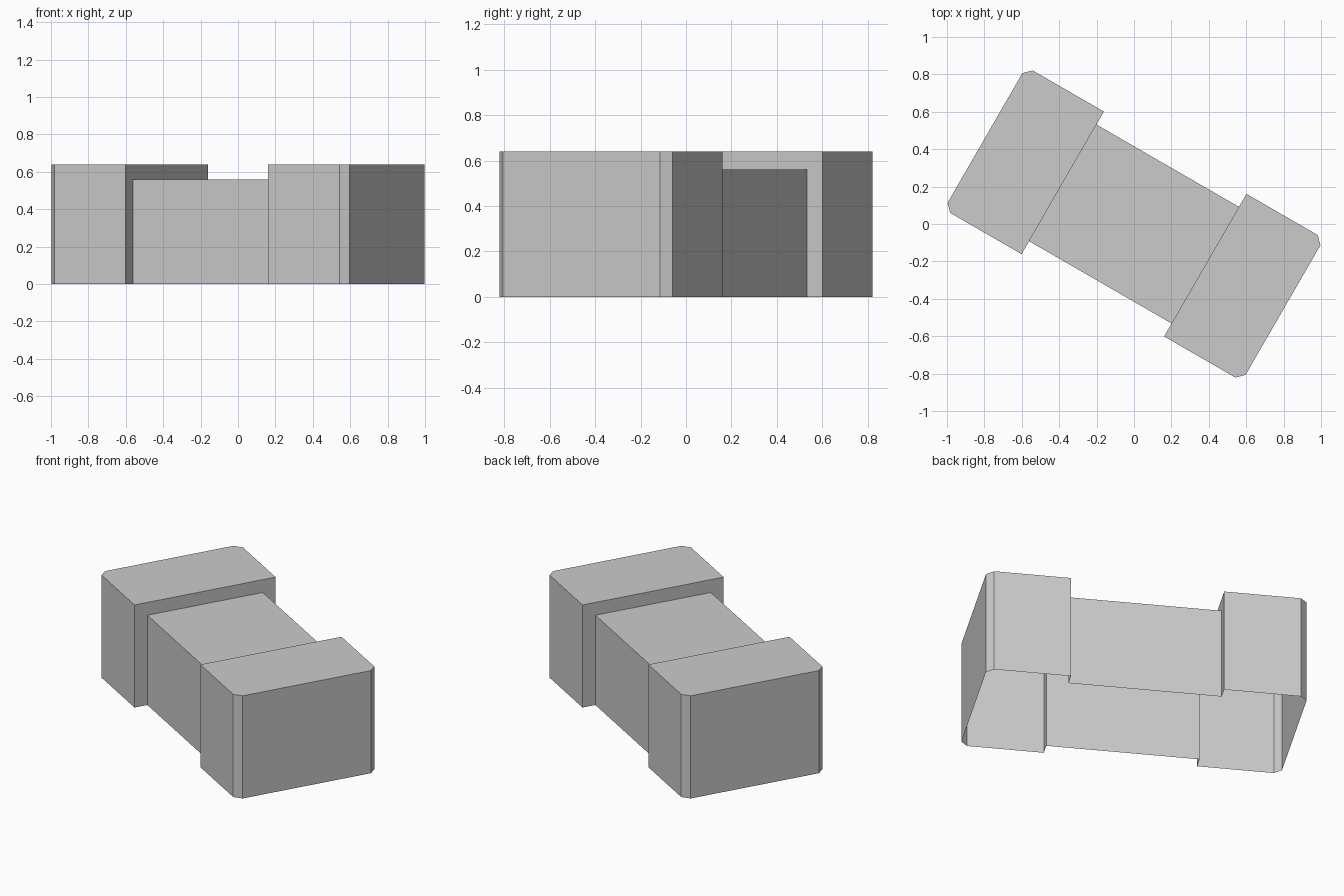
import bpy
import bmesh
from math import pi, radians
from mathutils import Matrix

cube = bpy.data.objects.get("Cube")
if cube:
    bpy.data.objects.remove(cube)

TURN = radians(-30)          # the whole block sits diagonally
NECK, SHOULDER, END = 0.44, 0.88, 0.92
BLOCK_W, CHAMFER_W, SPAN_W = 0.44, 0.40, 0.36
BLOCK_H, SPAN_H = 0.64, 0.56

grey = bpy.data.materials.new("plain_grey")
grey.use_nodes = True
grey.diffuse_color = (0.6, 0.6, 0.6, 1)
grey.node_tree.nodes["Principled BSDF"].inputs["Base Color"].default_value = (0.6, 0.6, 0.6, 1)


def add_shell(name, faces, angle):
    """Make a flat-shaded open shell from lists of corner points."""
    bm = bmesh.new()
    for corners in faces:
        bm.faces.new([bm.verts.new(c) for c in corners])
    bmesh.ops.remove_doubles(bm, verts=bm.verts, dist=0.0001)
    bmesh.ops.transform(bm, matrix=Matrix.Rotation(angle, 4, "Z"), verts=bm.verts)
    mesh = bpy.data.meshes.new(name)
    bm.to_mesh(mesh)
    bm.free()
    mesh.materials.append(grey)
    obj = bpy.data.objects.new(name, mesh)
    bpy.context.collection.objects.link(obj)


def wall(a, b, height):
    return [(*a, 0), (*b, 0), (*b, height), (*a, height)]


def lid(outline, height):
    return [(*p, height) for p in outline]


# End blocks: chamfered outer corners, hollow below, open towards the span
block = [(NECK, -BLOCK_W), (SHOULDER, -BLOCK_W), (END, -CHAMFER_W),
         (END, CHAMFER_W), (SHOULDER, BLOCK_W), (NECK, BLOCK_W)]
collar = [(NECK, BLOCK_W, 0), (NECK, SPAN_W, 0), (NECK, SPAN_W, SPAN_H),
          (NECK, -SPAN_W, SPAN_H), (NECK, -SPAN_W, 0), (NECK, -BLOCK_W, 0),
          (NECK, -BLOCK_W, BLOCK_H), (NECK, BLOCK_W, BLOCK_H)]
block_faces = [wall(a, b, BLOCK_H) for a, b in zip(block, block[1:])]
block_faces += [lid(block, BLOCK_H), collar]
for name, half_turn in (("left_end_block", 0), ("right_end_block", pi)):
    add_shell(name, block_faces, TURN + half_turn)

# Middle span: lower and narrower, hollow below
span = [(-NECK, -SPAN_W), (NECK, -SPAN_W), (NECK, SPAN_W), (-NECK, SPAN_W)]
add_shell("middle_span", [wall(span[0], span[1], SPAN_H),
                          wall(span[2], span[3], SPAN_H),
                          lid(span, SPAN_H)], TURN)
